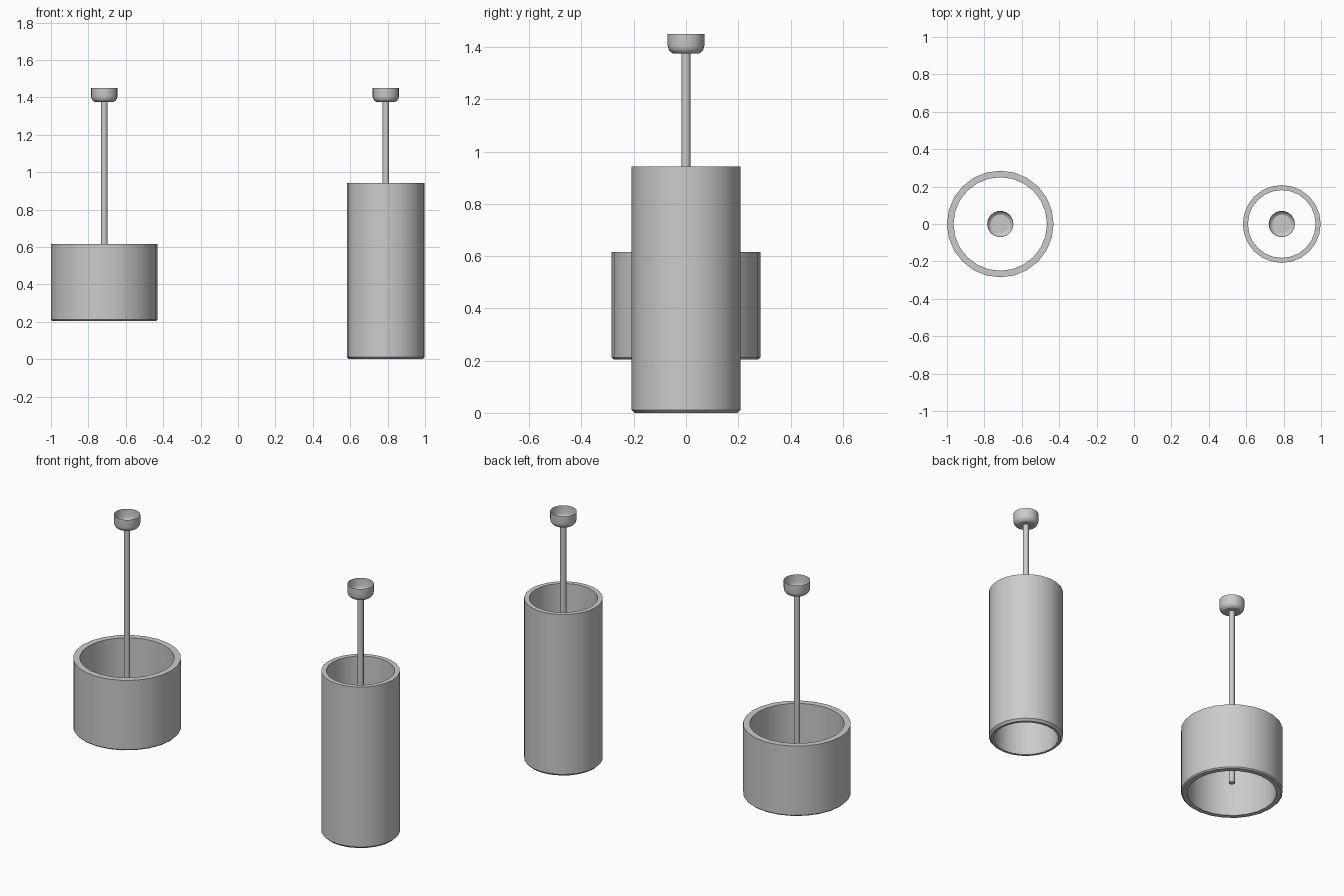
import bpy, bmesh, math

if "Cube" in bpy.data.objects:
    bpy.data.objects.remove(bpy.data.objects["Cube"])


def lathe(name, profile, x, sides=24, closed=False, cap_ends=False):
    """Spin an (r, z) profile around a vertical axis at x."""
    bm = bmesh.new()
    rings = []
    for r, z in profile:
        rings.append([bm.verts.new((r * math.cos(2 * math.pi * i / sides),
                                    r * math.sin(2 * math.pi * i / sides), z))
                      for i in range(sides)])
    pairs = list(zip(rings, rings[1:]))
    if closed:
        pairs.append((rings[-1], rings[0]))
    for a, b in pairs:
        for i in range(sides):
            j = (i + 1) % sides
            bm.faces.new((a[i], a[j], b[j], b[i]))
    if cap_ends:
        bm.faces.new(rings[0][::-1])
        bm.faces.new(rings[-1])
    mesh = bpy.data.meshes.new(name)
    bm.to_mesh(mesh)
    bm.free()
    ob = bpy.data.objects.new(name, mesh)
    ob.location.x = x
    bpy.context.collection.objects.link(ob)
    bpy.ops.object.select_all(action='DESELECT')
    ob.select_set(True)
    bpy.context.view_layer.objects.active = ob
    bpy.ops.object.shade_smooth_by_angle(angle=math.radians(30))
    return ob


def pendant(label, x, radius, wall, bottom, top, bevel):
    # open tube shade, lower outer edge chamfered
    inner = radius - wall
    lathe(label + "_shade", [(inner, bottom), (radius - bevel, bottom),
                             (radius, bottom + bevel), (radius, top),
                             (inner, top)], x, closed=True)
    # hanging rod, ending inside the shade
    lathe(label + "_rod", [(0.017, 0.27), (0.017, 1.38)], x, 16, cap_ends=True)
    # ceiling cup: thin shell open at the top
    lathe(label + "_ceiling_cup", [(0.016, 1.376), (0.05, 1.376), (0.06, 1.382),
                                   (0.067, 1.392), (0.07, 1.405), (0.07, 1.45)], x)


pendant("wide", -0.715, 0.285, 0.035, 0.205, 0.615, 0.007)
pendant("tall", 0.79, 0.208, 0.027, 0.0, 0.943, 0.012)
